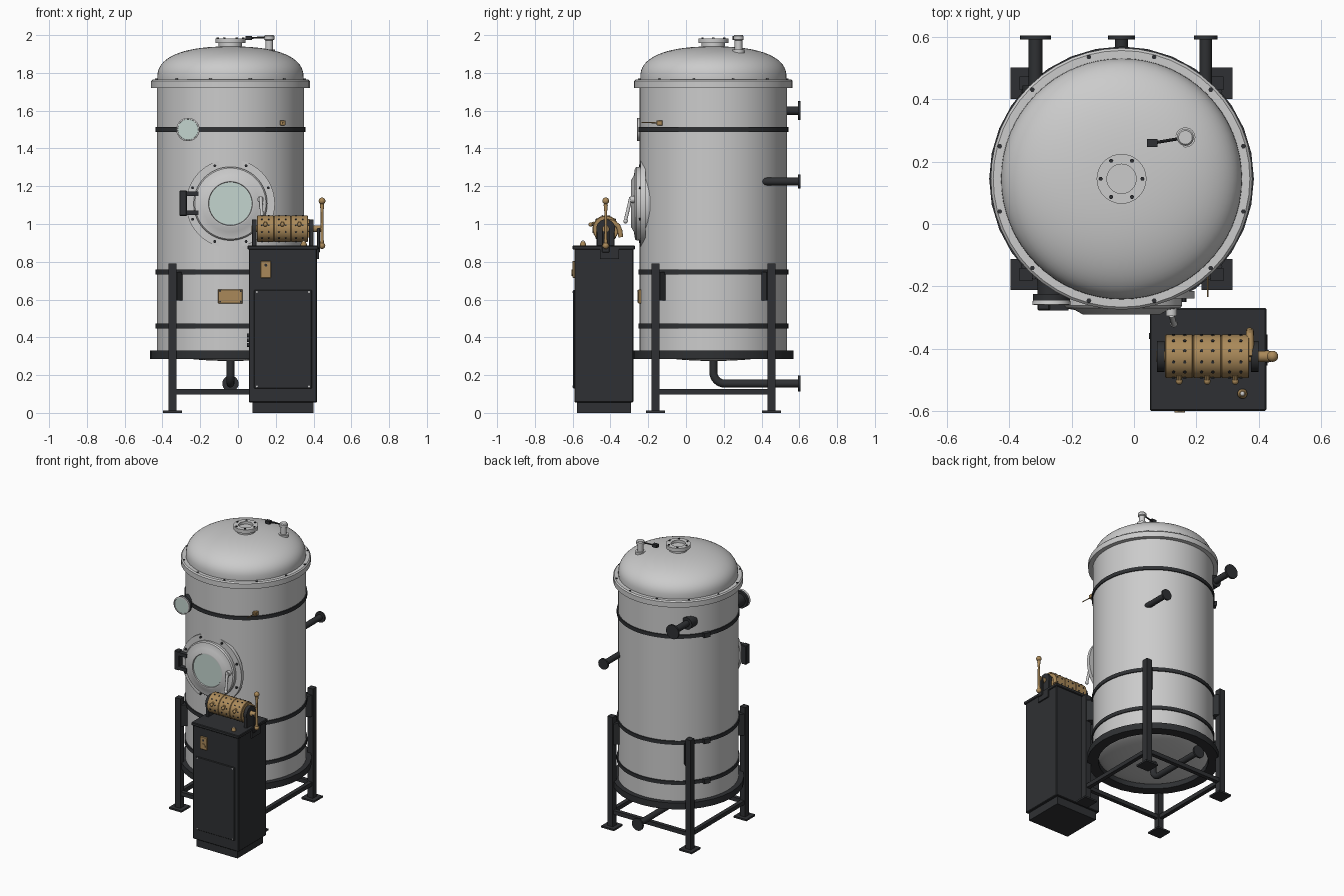
import bpy, bmesh
from math import sin, cos, pi, radians
from mathutils import Vector, Matrix

if "Cube" in bpy.data.objects:
    bpy.data.objects.remove(bpy.data.objects["Cube"])

CX, CY, R = -0.04, 0.145, 0.39          # tank axis and radius
UP, FRONT, BACK, SIDE = (0, 0, 1), (0, -1, 0), (0, 1, 0), (1, 0, 0)


def material(name, rgb, rough=0.5):
    m = bpy.data.materials.new(name)
    m.use_nodes = True
    m.diffuse_color = (*rgb, 1)
    node = m.node_tree.nodes["Principled BSDF"]
    node.inputs["Base Color"].default_value = (*rgb, 1)
    node.inputs["Roughness"].default_value = rough
    return m


DARK = material("dark_iron", (0.028, 0.03, 0.033))
BRASS = material("brass", (0.40, 0.25, 0.10))
GLASS = material("pale_glass", (0.55, 0.66, 0.62), 0.2)


def finish(name, bm, mat=None, smooth=True):
    bmesh.ops.recalc_face_normals(bm, faces=bm.faces)
    mesh = bpy.data.meshes.new(name)
    bm.to_mesh(mesh)
    bm.free()
    ob = bpy.data.objects.new(name, mesh)
    bpy.context.collection.objects.link(ob)
    if mat:
        mesh.materials.append(mat)
    if smooth:
        bpy.ops.object.select_all(action='DESELECT')
        ob.select_set(True)
        bpy.context.view_layer.objects.active = ob
        bpy.ops.object.shade_smooth_by_angle(angle=radians(32))
    return ob


def lathe(name, profile, loc, axis=UP, mat=None, segs=32):
    """Revolve (radius, height) points about an axis through loc."""
    bm = bmesh.new()
    vs = [bm.verts.new((r, 0, h)) for r, h in profile]
    es = [bm.edges.new(pair) for pair in zip(vs, vs[1:])]
    bmesh.ops.spin(bm, geom=vs + es, cent=(0, 0, 0), axis=UP, angle=2 * pi, steps=segs)
    bmesh.ops.remove_doubles(bm, verts=bm.verts, dist=1e-5)
    turn = Vector(axis).to_track_quat('Z', 'Y').to_matrix().to_4x4()
    bm.transform(Matrix.Translation(loc) @ turn)
    return finish(name, bm, mat)


def rod(name, a, b, r, mat=None, segs=16):
    d = Vector(b) - Vector(a)
    return lathe(name, [(0, 0), (r, 0), (r, d.length), (0, d.length)], a, d, mat, segs)


def ball(name, loc, r, mat=None):
    arc = [(r * sin(pi * i / 10), -r * cos(pi * i / 10)) for i in range(11)]
    return lathe(name, arc, loc, UP, mat, 16)


def box(name, loc, size, mat=None, turn=0, bevel=0):
    bm = bmesh.new()
    bmesh.ops.create_cube(bm, size=1)
    bm.transform(Matrix.Diagonal((*size, 1)))
    if bevel:
        bmesh.ops.bevel(bm, geom=bm.edges[:], offset=bevel, segments=1, affect='EDGES')
    bm.transform(Matrix.Translation(loc) @ Matrix.Rotation(turn, 4, 'Z'))
    return finish(name, bm, mat, False)


def tube(name, points, r, mat):
    cu = bpy.data.curves.new(name, 'CURVE')
    cu.dimensions, cu.bevel_depth, cu.bevel_resolution, cu.use_fill_caps = '3D', r, 4, True
    sp = cu.splines.new('POLY')
    sp.points.add(len(points) - 1)
    for p, co in zip(sp.points, points):
        p.co = (*co, 1)
    tmp = bpy.data.objects.new(name + "_path", cu)
    bpy.context.collection.objects.link(tmp)
    bpy.context.view_layer.update()
    bm = bmesh.new()
    bm.from_mesh(tmp.evaluated_get(bpy.context.evaluated_depsgraph_get()).to_mesh())
    bpy.data.objects.remove(tmp)
    return finish(name, bm, mat)


def around(count, r, start=0):
    for i in range(count):
        a = start + 2 * pi * i / count
        yield r * cos(a), r * sin(a)


# Tank shell, domed lid and dished floor
axis = (CX, CY, 0)
lathe("tank_shell", [(R, 0.31), (R, 1.73)], axis, segs=64)
arc = [(i * pi / 36) for i in range(19)]
lathe("tank_dome", [(0.387, 1.755)] + [(0.387 * max(cos(t), 0) ** 0.83, 1.775 + 0.165 * sin(t) ** 0.83)
      for t in arc], axis, segs=64)
lathe("tank_floor", [(0.36 * sin(t), 0.33 - 0.055 * cos(t)) for t in arc], axis, segs=48)
lathe("lid_flange", [(0.38, 1.72), (0.42, 1.72), (0.42, 1.757), (0.412, 1.765), (0.38, 1.765)], axis, segs=48)
for x, y in around(12, 0.405, radians(15)):
    rod("flange_bolt", (CX + x, CY + y, 1.76), (CX + x, CY + y, 1.769), 0.008, DARK, 6)
lathe("base_ring", [(0.355, 0.285), (0.425, 0.285), (0.425, 0.33), (0.355, 0.33), (0.355, 0.285)],
      axis, mat=DARK)

# Hoops with clamps
for z in (0.46, 0.745, 1.50):
    lathe("hoop", [(0.385, z - 0.013), (0.397, z - 0.013), (0.397, z + 0.013), (0.385, z + 0.013)],
          axis, mat=DARK, segs=64)
    a = radians(152)
    box("hoop_clamp", (CX + 0.4 * cos(a), CY + 0.4 * sin(a), z), (0.03, 0.045, 0.032), DARK, a)

# Legs, feet, pads and rails
S = 0.307
for sx in (-1, 1):
    for sy in (-1, 1):
        x, y = CX + sx * S, CY + sy * S
        box("leg", (x, y, 0.4), (0.042, 0.042, 0.78), DARK)
        box("foot", (x, y, 0.006), (0.1, 0.1, 0.012), DARK)
        box("leg_pad", (CX + sx * 0.287, CY + sy * 0.287, 0.67), (0.045, 0.06, 0.15), DARK, sx * sy * pi / 4)
    box("side_rail", (CX + sx * S, CY, 0.112), (0.028, 2 * S, 0.028), DARK)
    box("cross_rail", (CX, CY + sx * S, 0.112), (2 * S, 0.028, 0.028), DARK)

# Top nozzle and relief valve
lathe("top_nozzle", [(0.062, 1.92), (0.062, 1.957), (0.08, 1.957), (0.08, 1.983), (0.047, 1.983),
      (0.047, 1.965), (0, 1.965)], axis)
for x, y in around(6, 0.067):
    rod("nozzle_bolt", (CX + x, CY + y, 1.98), (CX + x, CY + y, 1.988), 0.007, DARK, 6)
valve = (0.165, 0.278, 0)
lathe("relief_valve", [(0.032, 1.89), (0.032, 1.925), (0.02, 1.925), (0.02, 1.972), (0.027, 1.976),
      (0.027, 1.994), (0.022, 2.0), (0, 2.0)], valve, segs=24)
rod("valve_lever", (0.15, 0.275, 1.988), (0.06, 0.26, 1.985), 0.005, DARK, 8)
box("valve_weight", (0.058, 0.26, 1.985), (0.034, 0.026, 0.022), DARK)

# Rear pipes with flanges
for x, z, r, fr, start in ((-0.316, 1.6, 0.022, 0.05, 0.38), (0.23, 1.225, 0.02, 0.038, 0.39)):
    rod("rear_pipe", (x, start, z), (x, 0.6, z), r, DARK, 20)
    rod("rear_flange", (x, 0.593, z), (x, 0.605, z), fr, DARK, 24)
rod("pipe_collar", (-0.316, 0.38, 1.6), (-0.316, 0.445, 1.6), 0.042, DARK, 24)
bend = [(CX, CY + 0.06 * (1 - cos(i * pi / 16)), 0.215 - 0.06 * sin(i * pi / 16)) for i in range(9)]
tube("drain_pipe", [(CX, CY, 0.29)] + bend + [(CX, 0.6, 0.155)], 0.021, DARK)
rod("drain_flange", (CX, 0.593, 0.155), (CX, 0.605, 0.155), 0.043, DARK, 24)

# Sight glass
eye = (-0.265, 0, 1.5)
lathe("sight_neck", [(0.045, 0.1), (0.045, 0.225), (0.06, 0.225), (0.06, 0.25), (0, 0.25)], eye, FRONT, DARK)
lathe("sight_rim", [(0.06, 0.246), (0.062, 0.258), (0.055, 0.26), (0.053, 0.25)], eye, FRONT)
rod("sight_pane", (-0.265, -0.245, 1.5), (-0.265, -0.256, 1.5), 0.055, GLASS, 32)

# Round hatch: frame, door, window, hinge and handle
hatch = (CX, 0, 1.108)
lathe("hatch_frame", [(0.2, 0.14), (0.2, 0.215), (0.235, 0.215), (0.235, 0.24), (0.18, 0.24)], hatch, FRONT, None, 64)
lathe("hatch_door", [(0.19, 0.2), (0.195, 0.262), (0.188, 0.27), (0.15, 0.276), (0.125, 0.29), (0.116, 0.29),
      (0.114, 0.278), (0, 0.278)], hatch, FRONT, None, 64)
rod("hatch_window", (CX, -0.27, 1.108), (CX, -0.283, 1.108), 0.113, GLASS, 48)
for x, z in around(8, 0.217, pi / 8):
    rod("hatch_bolt", (CX + x, -0.23, 1.108 + z), (CX + x, -0.25, 1.108 + z), 0.008, DARK, 6)
box("hinge_barrel", (-0.29, -0.255, 1.11), (0.04, 0.045, 0.135), DARK, 0, 0.004)
for z in (1.06, 1.16):
    box("hinge_arm", (-0.245, -0.262, z), (0.07, 0.03, 0.025), DARK)
rod("handle_boss", (0.12, -0.24, 1.13), (0.12, -0.295, 1.13), 0.018)
rod("hatch_handle", (0.12, -0.292, 1.14), (0.128, -0.32, 1.02), 0.009)
ball("handle_tip", (0.128, -0.32, 1.015), 0.012)

# Brass plate and sampling tap on the shell
box("brass_plate", (CX, -0.242, 0.617), (0.13, 0.022, 0.075), BRASS, 0, 0.003)
rod("plate_boss", (CX, -0.25, 0.617), (CX, -0.258, 0.617), 0.03, BRASS, 24)
for sx in (-1, 1):
    for sz in (-1, 1):
        rod("plate_screw", (CX + sx * 0.055, -0.25, 0.617 + sz * 0.028),
            (CX + sx * 0.055, -0.256, 0.617 + sz * 0.028), 0.005, DARK, 8)
box("tap_body", (0.237, -0.14, 1.535), (0.028, 0.032, 0.028), BRASS, 0, 0.003)
rod("tap_stem", (0.237, -0.14, 1.535), (0.237, -0.235, 1.538), 0.003, BRASS, 8)

# Control cabinet
KX, KY = 0.238, -0.435
box("cabinet_plinth", (KX, KY, 0.03), (0.325, 0.285, 0.06), DARK)
box("cabinet_body", (KX, KY, 0.463), (0.36, 0.312, 0.815), DARK, 0, 0.004)
box("cabinet_lid", (KX, KY, 0.875), (0.374, 0.33, 0.022), DARK, 0, 0.004)
box("cabinet_door", (KX, -0.592, 0.39), (0.305, 0.01, 0.52), DARK, 0, 0.003)
for x, z in ((0.1, 0.14), (0.376, 0.14), (0.1, 0.64), (0.376, 0.64)):
    rod("door_screw", (x, -0.594, z), (x, -0.601, z), 0.005, None, 8)
for z in (0.36, 0.385, 0.41):
    rod("cable_gland", (0.06, -0.36, z), (0.048, -0.36, z), 0.01, DARK, 12)
box("switch_plate", (0.147, -0.594, 0.76), (0.054, 0.014, 0.09), BRASS, 0, 0.003)
rod("switch_knob", (0.147, -0.6, 0.742), (0.147, -0.605, 0.742), 0.017, BRASS, 20)
rod("switch_hole", (0.147, -0.6, 0.782), (0.147, -0.602, 0.782), 0.008, DARK, 12)
lathe("lid_button", [(0.016, 0.88), (0.016, 0.893), (0.009, 0.908), (0, 0.91)], (0.348, -0.545, 0), UP, BRASS, 20)
ball("button_lamp", (0.348, -0.545, 0.905), 0.008)

# Brass drum with grooves, studs and contact fingers
DY, DZ, DR, L = -0.425, 0.975, 0.07, 0.09
profile = [(0, 0)]
for i in range(3):
    profile += [(0.066, i * L), (DR, i * L + 0.003), (DR, i * L + L - 0.003), (0.066, i * L + L)]
lathe("drum", profile + [(0, 3 * L)], (0.1, DY, DZ), SIDE, BRASS, 40)
for i in range(3):
    mid = 0.1 + L * (i + 0.5)
    for dx in (-0.018, 0.018):
        for y, z in around(12, 1, radians(15)):
            rod("drum_stud", (mid + dx, DY + 0.066 * y, DZ + 0.066 * z),
                (mid + dx, DY + 0.073 * y, DZ + 0.073 * z), 0.005, DARK, 8)
    rod("contact_finger", (mid, DY - 0.06, DZ + 0.03), (mid, -0.505, DZ + 0.022), 0.009, BRASS, 10)
    ball("finger_tip", (mid, -0.505, DZ + 0.022), 0.011, BRASS)

# Drum bearings, hubs and brake tail
for x in (0.086, 0.388):
    box("bearing_post", (x, DY, 0.93), (0.024, 0.095, 0.1), DARK, 0, 0.004)
    rod("bearing_cap", (x - 0.012, DY, DZ), (x + 0.012, DY, DZ), 0.05, DARK, 24)
rod("drum_shaft", (0.072, DY, DZ), (0.44, DY, DZ), 0.018, BRASS, 20)
tail = [(0.372, DY + 0.075 * cos(a), DZ + 0.05 * sin(a) - 0.01) for a in (pi / 2, pi / 3, pi / 6, 0)]
tube("brake_tail", tail + [(0.372, -0.345, 0.93)], 0.013, BRASS)

# Hand lever on the cabinet side
box("lever_plate", (0.427, DY, 0.915), (0.016, 0.04, 0.13), DARK, 0, 0.003)
box("side_bracket", (0.422, DY + 0.02, 0.845), (0.012, 0.1, 0.06), DARK)
lathe("hand_lever", [(0.012, 0.885), (0.008, 0.92), (0.007, 1.06), (0.011, 1.1), (0.008, 1.115)],
      (0.445, DY, 0), UP, BRASS, 16)
ball("lever_knob", (0.445, DY, 1.122), 0.018, BRASS)
ball("lever_pivot", (0.445, DY, 0.885), 0.017, BRASS)
